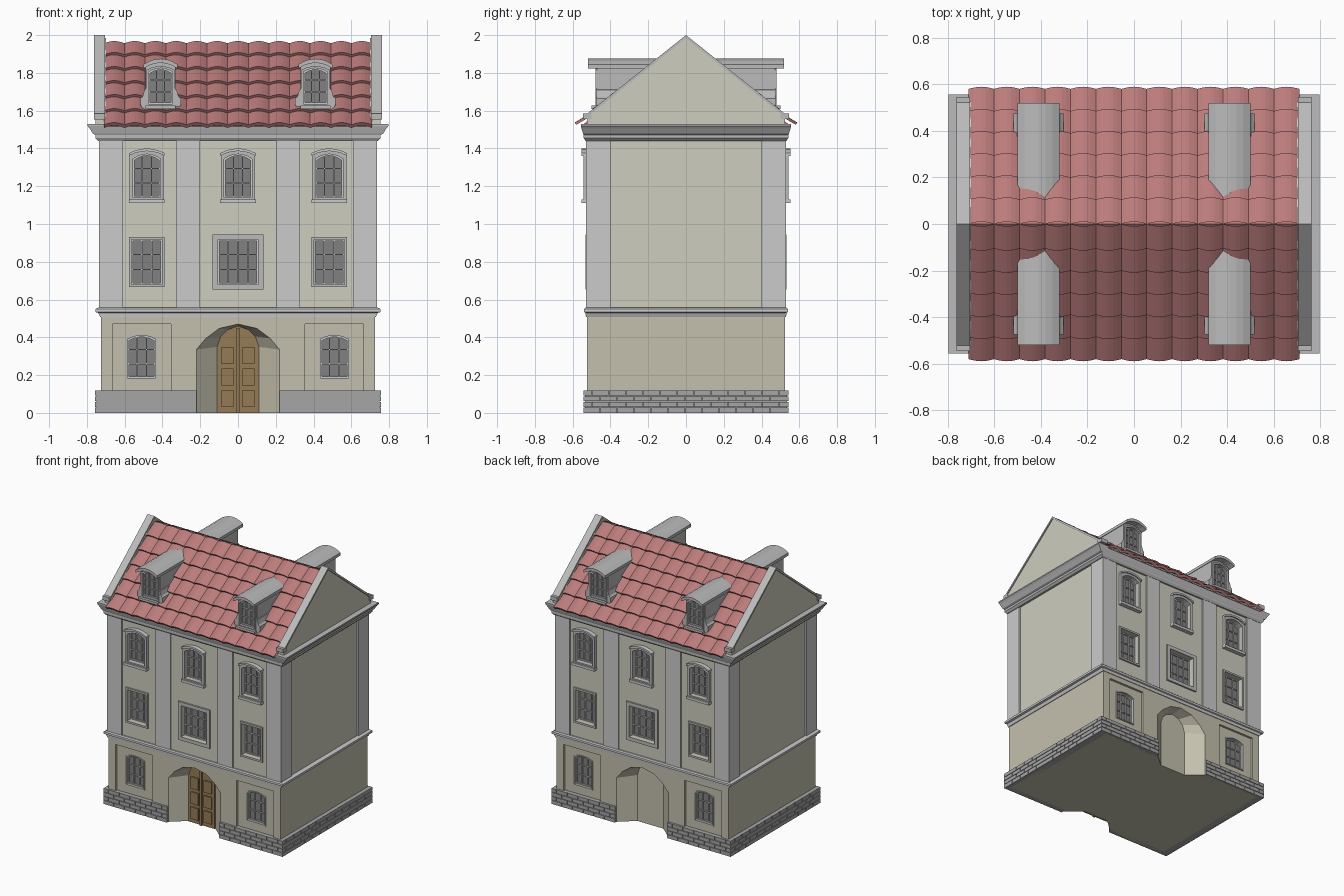
import bpy, bmesh, math

if "Cube" in bpy.data.objects:
    bpy.data.objects.remove(bpy.data.objects["Cube"])


def material(name, r, g, b):
    m = bpy.data.materials.new(name)
    m.diffuse_color = (r, g, b, 1)
    m.use_nodes = True
    m.node_tree.nodes["Principled BSDF"].inputs["Base Color"].default_value = m.diffuse_color
    return m


PLASTER = material("plaster", 0.62, 0.61, 0.52)
STONE = material("lower_plaster", 0.55, 0.53, 0.42)
LIGHT = material("light_grey", 0.72, 0.72, 0.73)
TRIM = material("trim_grey", 0.5, 0.5, 0.5)
DARK = material("plinth_grey", 0.38, 0.38, 0.38)
GLASS = material("glass", 0.22, 0.22, 0.22)
RED = material("roof_tile", 0.5, 0.2, 0.2)
WOOD = material("wood", 0.3, 0.2, 0.09)


def finish(name, bm, mat):
    bmesh.ops.recalc_face_normals(bm, faces=bm.faces)
    me = bpy.data.meshes.new(name)
    bm.to_mesh(me)
    bm.free()
    ob = bpy.data.objects.new(name, me)
    bpy.context.collection.objects.link(ob)
    if mat:
        me.materials.append(mat)
    return ob


def add_loft(bm, loops, ring=False):
    """Skin a row of equal loops; cap the ends, or close into a ring."""
    vs = [[bm.verts.new(p) for p in lp] for lp in loops]
    n = len(vs[0])
    pairs = list(zip(vs, vs[1:])) + ([(vs[-1], vs[0])] if ring else [])
    for a, b in pairs:
        for i in range(n):
            bm.faces.new((a[i], a[(i + 1) % n], b[(i + 1) % n], b[i]))
    if not ring:
        bm.faces.new(vs[0])
        bm.faces.new(vs[-1])


def loft(name, loops, mat, ring=False):
    bm = bmesh.new()
    add_loft(bm, loops, ring)
    return finish(name, bm, mat)


def at_y(pts, y):
    return [(x, y, z) for x, z in pts]


def prism(name, pts, y0, y1, mat):
    return loft(name, [at_y(pts, y0), at_y(pts, y1)], mat)


def frame(name, outer, inner, y0, y1, mat):
    return loft(name, [at_y(outer, y0), at_y(outer, y1), at_y(inner, y1), at_y(inner, y0)], mat, True)


def rect(hx, hy, z):
    return [(-hx, -hy, z), (hx, -hy, z), (hx, hy, z), (-hx, hy, z)]


def boxes(name, items, mat):
    bm = bmesh.new()
    for x0, x1, y0, y1, z0, z1 in items:
        add_loft(bm, [[(x0, y0, z), (x1, y0, z), (x1, y1, z), (x0, y1, z)] for z in (z0, z1)])
    return finish(name, bm, mat)


def outline(cx, z0, z1, hw, rise=0.0):
    """Window outline, flat or with a shallow arched head."""
    n = 6 if rise else 1
    ts = [1 - 2 * i / n for i in range(n + 1)]
    return [(cx - hw, z0), (cx + hw, z0)] + [(cx + hw * t, z1 - rise * t * t) for t in ts]


def cut(ob, loft_sets):
    bm = bmesh.new()
    for s in loft_sets:
        add_loft(bm, s)
    c = finish(ob.name + "_cutter", bm, None)
    c.hide_render = True
    c.hide_set(True)
    m = ob.modifiers.new("cut", 'BOOLEAN')
    m.operation, m.solver, m.object = 'DIFFERENCE', 'EXACT', c


def window(name, s, cx, z0, z1, hw, rise, y, depth, border, proud, cols=3):
    """Glass, bars and surround on side s; returns the opening for the wall cutter."""
    hole = outline(cx, z0, z1, hw, rise)
    big = outline(cx, z0 - border, z1 + border, hw + border, rise)
    yg = y - depth
    prism(name + "_glass", hole, s * (yg - 0.01), s * (yg + 0.006), GLASS)
    frame(name + "_surround", big, hole, s * (y - 0.01), s * (y + proud), TRIM)
    frame(name + "_sash", hole, outline(cx, z0 + 0.008, z1 - 0.008, hw - 0.008, rise),
          s * yg, s * (yg + 0.016), LIGHT)
    b, ys = 0.003, sorted((s * yg, s * (yg + 0.014)))
    bars = []
    for i in range(1, cols):
        t = 2 * i / cols - 1
        bars.append((cx + t * hw - b, cx + t * hw + b, *ys, z0, z1 - rise * t * t))
    for i in (1, 2):
        z = z0 + (z1 - z0) * i / 3
        bars.append((cx - hw, cx + hw, *ys, z - b, z + b))
    boxes(name + "_bars", bars, LIGHT)
    return [at_y(hole, s * (y + 0.05)), at_y(hole, s * yg)]


# Wall cores
lower = loft("lower_wall", [rect(0.725, 0.525, 0), rect(0.725, 0.525, 0.53)], STONE)
upper = loft("upper_wall", [rect(0.725, 0.52, 0.53), rect(0.725, 0.52, 1.46)], PLASTER)

# Arch outlines for the splayed door niches (right half, mirrored)
half_out = [(0.22, -0.02), (0.22, 0.335), (0.17, 0.395), (0.1, 0.447)]
half_in = [(0.11, -0.02), (0.11, 0.35), (0.092, 0.405), (0.055, 0.44)]
arch_out = half_out + [(0, 0.47)] + [(-x, z) for x, z in reversed(half_out)]
arch_in = half_in + [(0, 0.46)] + [(-x, z) for x, z in reversed(half_in)]

niches, panels, low_holes, up_holes = [], [], [], []
for s, side in ((-1, "front"), (1, "back")):
    niches.append([at_y(arch_out, s * 0.57), at_y(arch_out, s * 0.525), at_y(arch_in, s * 0.43)])
    for cx in (-0.51, 0.51):
        pan = outline(cx, 0.1, 0.47, 0.155)
        panels.append([at_y(pan, s * 0.57), at_y(pan, s * 0.508)])
        low_holes.append(window(side + "_ground_window", s, cx, 0.185, 0.41, 0.074, 0.02, 0.508, 0.03, 0.008, 0.006))
    for cx in (-0.483, 0, 0.483):
        # Middle floor: square-headed, the centre one wider
        hw, border = (0.107, 0.027) if cx == 0 else (0.08, 0.014)
        up_holes.append(window(side + "_middle_window", s, cx, 0.68, 0.918, hw, 0, 0.52, 0.045, border, 0.013,
                               4 if cx == 0 else 3))
        # Top floor: arched, with hood and sill
        up_holes.append(window(side + "_top_window", s, cx, 1.14, 1.37, 0.073, 0.025, 0.52, 0.03, 0.018, 0.022))
        hood = outline(cx, 1.37, 1.4, 0.095, 0.025)[2:]
        prism(side + "_hood", hood + [(x, z - 0.014) for x, z in reversed(hood)], s * 0.51, s * 0.552, LIGHT)
        ys = sorted((s * 0.51, s * 0.552))
        boxes(side + "_sill", [(cx - 0.095, cx + 0.095, *ys, 1.11, 1.13)], LIGHT)

for sets in (niches, panels, low_holes):
    cut(lower, sets)
cut(upper, up_holes)

# Front door with raised panels
door = [(x, max(z, 0)) for x, z in arch_in]
prism("door", door, -0.42, -0.438, WOOD)
boxes("door_panels", [(x - 0.032, x + 0.032, -0.446, -0.43, z, z + h)
                      for x in (-0.055, 0.055) for z, h in ((0.03, 0.09), (0.145, 0.09), (0.26, 0.09))]
      + [(-0.008, 0.008, -0.45, -0.43, 0, 0.45)], WOOD)

# Plinth backing and running-bond bricks, leaving the niches open
core, bricks = [], []
for s in (-1, 1):
    ys = sorted((s * 0.5, s * 0.536))
    yb = sorted((s * 0.52, s * 0.542))
    xs = sorted((s * 0.7, s * 0.748))
    xb = sorted((s * 0.73, s * 0.756))
    core += [(-0.748, -0.22, *ys, 0, 0.118), (0.22, 0.748, *ys, 0, 0.118), (*xs, -0.536, 0.536, 0, 0.118)]
    for r in range(4):
        z0, z1 = r * 0.03 + (0.002 if r else 0), r * 0.03 + 0.028
        shift = 0.045 * (r % 2)
        for a, b, run in ((-0.756, -0.22, 0), (0.22, 0.756, 0), (-0.542, 0.542, 1)):
            k = a - shift
            while k < b - 0.005:
                lo, hi = max(k, a), min(k + 0.086, b)
                if hi - lo > 0.01:
                    bricks.append((*xb, lo, hi, z0, z1) if run else (lo, hi, *yb, z0, z1))
                k += 0.09
boxes("plinth_core", core, DARK)
boxes("plinth_bricks", bricks, DARK)

# Pilasters: corners and pairs flanking the middle bay
corner = [(*sorted((a * 0.61, a * 0.735)), *sorted((b * 0.40, b * 0.53)), 0.55, 1.45) for a in (-1, 1) for b in (-1, 1)]
inner = [(*sorted((a * 0.2, a * 0.325)), *sorted((b * 0.5, b * 0.53)), 0.55, 1.45) for a in (-1, 1) for b in (-1, 1)]
boxes("pilasters", corner + inner, LIGHT)

# String course and main cornice
loft("string_course", [rect(*p) for p in ((0.73, 0.53, 0.508), (0.74, 0.532, 0.53), (0.755, 0.54, 0.534),
                                          (0.755, 0.54, 0.55), (0.74, 0.532, 0.557))], LIGHT)
loft("cornice", [rect(*p) for p in ((0.74, 0.532, 1.44), (0.755, 0.542, 1.455), (0.755, 0.542, 1.472),
                                    (0.768, 0.545, 1.478), (0.785, 0.553, 1.505), (0.797, 0.557, 1.52),
                                    (0.797, 0.557, 1.53))], TRIM)

# Gables with sloping copings and foot blocks
for s, side in ((-1, "left"), (1, "right")):
    gable = [(-0.525, 1.52), (0.525, 1.52), (0.525, 1.565), (0, 1.985), (-0.525, 1.565)]
    loft(side + "_gable", [[(s * x, y, z) for y, z in gable] for x in (0.70, 0.755)], PLASTER)
    cope = [(-0.54, 1.553), (0, 1.983), (0.54, 1.553), (0.54, 1.571), (0, 2.0), (-0.54, 1.571)]
    loft(side + "_coping", [[(s * x, y, z) for y, z in cope] for x in (0.705, 0.762)], TRIM)
    xs = sorted((s * 0.705, s * 0.762))
    boxes(side + "_coping_feet", [(*xs, *sorted((t * 0.50, t * 0.545)), 1.555, 1.585) for t in (-1, 1)], TRIM)

# Roof body and stepped courses of curved tiles
loft("roof_body", [[(x, -0.56, 1.515), (x, 0.56, 1.515), (x, 0, 1.952)] for x in (-0.708, 0.708)], RED)
COLS, ROWS, SEG = 13, 6, 6
L = math.hypot(0.57, 0.445)
dy, dz = 0.57 / L, -0.445 / L
for s, side in ((-1, "front"), (1, "back")):
    bm = bmesh.new()
    for r in range(ROWS):
        d0, d1 = max(0, r * L / ROWS - 0.01), (r + 1) * L / ROWS
        lines = [[], [], []]
        for i in range(COLS * SEG + 1):
            x = -0.71 + 1.42 * i / (COLS * SEG)
            h = 0.015 * abs(math.sin(math.pi * i / SEG))
            for ln, d, k in zip(lines, (d0, d1, d1), (h, h + 0.017, h - 0.004)):
                ln.append(bm.verts.new((x, s * (d * dy - k * dz), 1.957 + d * dz + k * dy)))
        for a, b in zip(lines, lines[1:]):
            for i in range(COLS * SEG):
                bm.faces.new((a[i], a[i + 1], b[i + 1], b[i]))
    finish(side + "_tiles", bm, RED)

# Dormers: hollow-fronted body, arched roof, scroll cheeks and window
for s, side in ((-1, "front"), (1, "back")):
    for cx in (-0.41, 0.41):
        body = prism("dormer_body", outline(cx, 1.58, 1.855, 0.08, 0.025), s * 0.47, s * 0.14, TRIM)
        cut(body, [window("dormer_window", s, cx, 1.635, 1.825, 0.064, 0.02, 0.47, 0.025, 0.011, 0.01)])
        top = outline(cx, 1.83, 1.875, 0.09, 0.03)[2:]
        prism("dormer_roof", top + [(x, z - 0.022) for x, z in reversed(top)], s * 0.52, s * 0.11, TRIM)
        for t in (-1, 1):
            cheek = [(0.07, 1.6), (0.095, 1.615), (0.107, 1.63), (0.107, 1.665), (0.095, 1.675), (0.085, 1.71), (0.07, 1.72)]
            prism("dormer_scroll", [(cx + t * x, z) for x, z in cheek], s * 0.475, s * 0.33, TRIM)
        boxes("dormer_sill", [(cx - 0.08, cx + 0.08, *sorted((s * 0.45, s * 0.5)), 1.61, 1.628)], TRIM)
